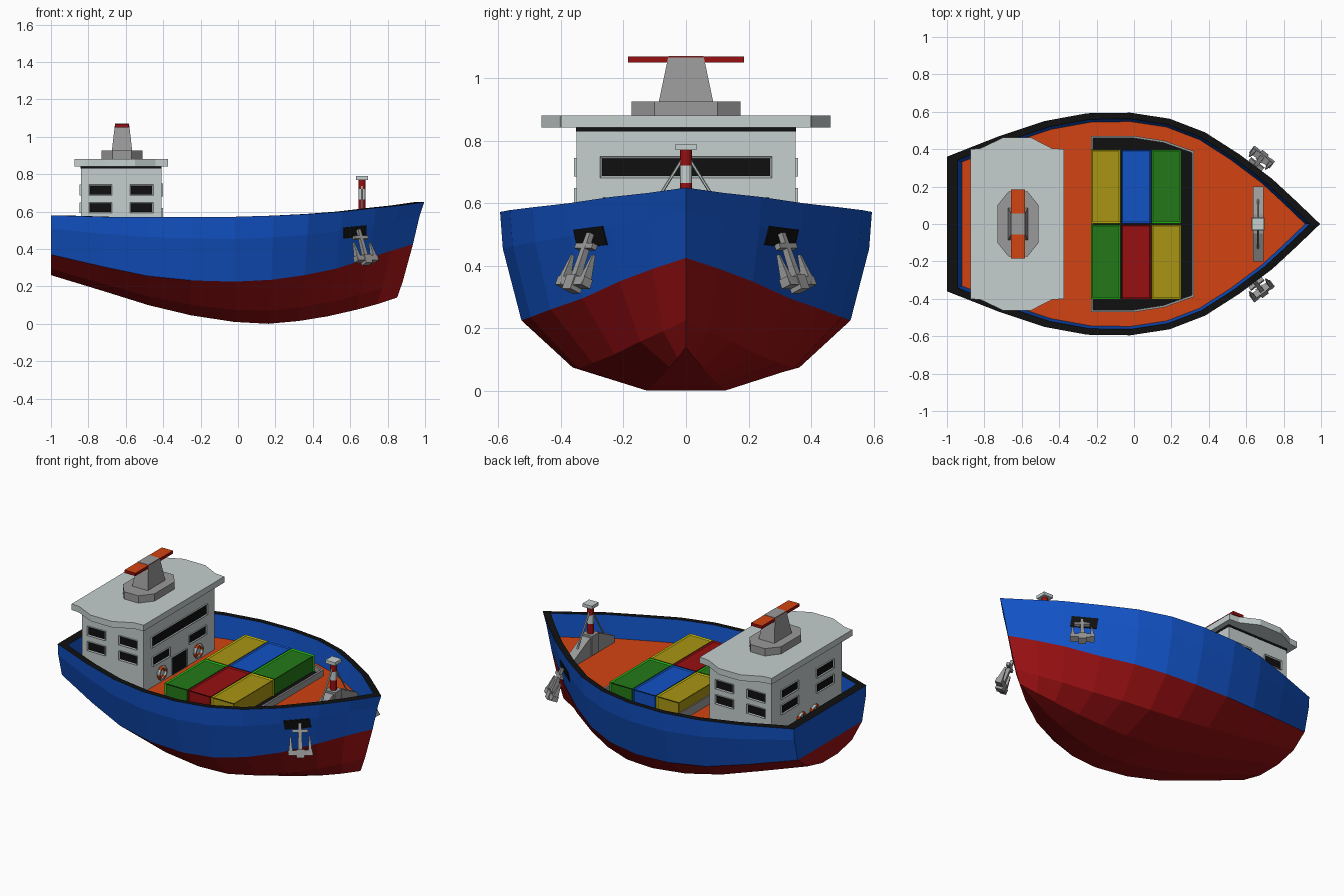
import bpy, bmesh, math
from mathutils import Matrix, Vector
from mathutils.bvhtree import BVHTree

if "Cube" in bpy.data.objects:
    bpy.data.objects.remove(bpy.data.objects["Cube"])

COLOURS = {
    "black": (.005, .005, .005), "blue": (.006, .085, .56), "red": (.31, .005, .006),
    "orange": (.64, .056, .006), "light_grey": (.56, .62, .62), "grey": (.32, .32, .32),
    "yellow": (.40, .30, .007), "bright_yellow": (.60, .56, .003),
    "green": (.017, .19, .009), "bright_green": (.022, .58, .009)}
MATS = {}
for n, c in COLOURS.items():
    MATS[n] = bpy.data.materials.new(n)
    MATS[n].diffuse_color = (*c, 1)


def finish(name, bm, mats):
    bmesh.ops.recalc_face_normals(bm, faces=bm.faces[:])
    me = bpy.data.meshes.new(name)
    bm.to_mesh(me)
    bm.free()
    for m in mats:
        me.materials.append(MATS[m])
    ob = bpy.data.objects.new(name, me)
    bpy.context.collection.objects.link(ob)
    return ob


def add_box(bm, lo, hi, top=(1, 1)):
    """Box from corner to corner; top = x and y scale of its upper face."""
    c = [(a + b) / 2 for a, b in zip(lo, hi)]
    d = [b - a for a, b in zip(lo, hi)]
    vs = bmesh.ops.create_cube(bm, size=1)["verts"]
    for v in vs:
        k = top if v.co.z > 0 else (1, 1)
        v.co = (c[0] + v.co.x * d[0] * k[0], c[1] + v.co.y * d[1] * k[1], c[2] + v.co.z * d[2])


def box(name, lo, hi, mat, top=(1, 1)):
    bm = bmesh.new()
    add_box(bm, lo, hi, top)
    return finish(name, bm, [mat])


def prism(name, pts, axis, a, b, mat):
    """Outline extruded along z (pts are x,y) or x (pts are y,z)."""
    bm = bmesh.new()
    put = (lambda p, t: (p[0], p[1], t)) if axis == "z" else (lambda p, t: (t, p[0], p[1]))
    f = bm.faces.new([bm.verts.new(put(p, a)) for p in pts])
    r = bmesh.ops.extrude_face_region(bm, geom=[f])
    off = Vector((0, 0, b - a)) if axis == "z" else Vector((b - a, 0, 0))
    bmesh.ops.translate(bm, verts=[g for g in r["geom"] if isinstance(g, bmesh.types.BMVert)], vec=off)
    return finish(name, bm, [mat])


def rod(name, p, q, r, mat, sides=12):
    bm = bmesh.new()
    p, q = Vector(p), Vector(q)
    m = Matrix.Translation((p + q) / 2) @ (q - p).to_track_quat("Z", "Y").to_matrix().to_4x4()
    bmesh.ops.create_cone(bm, cap_ends=True, segments=sides, radius1=r, radius2=r, depth=(q - p).length, matrix=m)
    return finish(name, bm, [mat])


# Hull: lofted stations (x, half breadth, keel z, paint line z, rim z)
STATIONS = [
    (-1, .36, .26, .37, .58), (-.72, .47, .175, .305, .572), (-.48, .55, .10, .255, .57),
    (-.25, .592, .045, .232, .57), (-.02, .595, .01, .225, .572), (.19, .563, 0, .235, .578),
    (.38, .49, .015, .26, .587), (.56, .375, .04, .295, .6), (.74, .24, .075, .35, .62),
    (.87, .12, .105, .39, .633), (.995, 0, .14, .425, .65)]


def half_section(x, y, k, b, t):
    f = lambda s: x * s if x > 0 else x      # raked stem
    return [(x * .92, y * .92, t - .14), (x * .945, y * .945, t), (x, y, t),
            (f(.975), y * .985, b + .66 * (t - b)), (f(.94), y * .885, b),
            (f(.885), y * .61, k + .3 * (b - k)), (f(.855), y * .22, k)]


bm = bmesh.new()
rings = []
for st in STATIONS:
    h = half_section(*st)
    rings.append([bm.verts.new((x, -y, z)) for x, y, z in h] + [bm.verts.new((x, y, z)) for x, y, z in h[::-1]])
SEG = [0, 1, 0, 0, 2, 2, 2, 2, 2, 0, 0, 1, 0, 3]    # colour of each strip
for A, B in zip(rings, rings[1:]):
    for i, m in enumerate(SEG):
        j = (i + 1) % 14
        bm.faces.new((A[i], A[j], B[j], B[i])).material_index = m
R = rings[0]
for i, m in enumerate(SEG[:6]):                       # stern wall and transom
    bm.faces.new((R[i], R[i + 1], R[12 - i], R[13 - i])).material_index = m
bmesh.ops.remove_doubles(bm, verts=bm.verts[:], dist=1e-4)
bmesh.ops.recalc_face_normals(bm, faces=bm.faces[:])
tree = BVHTree.FromBMesh(bm)
finish("hull", bm, ["blue", "black", "red", "orange"])

# Cargo hold and its raised edge
outline = [(-.225, .465), (.0, .465), (.16, .44), (.315, .385)]
loop = outline + [(x, -y) for x, y in outline[::-1]]
prism("hold_floor", loop, "z", .42, .453, "black")
for i, p in enumerate(loop):
    q = loop[(i + 1) % len(loop)]
    d = (Vector(q) - Vector(p)).normalized() * .006
    e = Vector((-d.y, d.x))
    P, Q = Vector(p) - d, Vector(q) + d
    prism("hold_edge", [P - e, Q - e, Q + e, P + e], "z", .42, .485, "grey")

# Containers with recessed panels
GRID = [["green", "red", "yellow"], ["yellow", "blue", "green"]]
for r, row in enumerate(GRID):
    for c, col in enumerate(row):
        bm = bmesh.new()
        x, y = -.23 + c * .162, -.4 + r * .402
        add_box(bm, (x, y, .43), (x + .158, y + .397, .555))
        bmesh.ops.recalc_face_normals(bm, faces=bm.faces[:])
        rim = bmesh.ops.inset_individual(bm, faces=bm.faces[:], thickness=.011, depth=-.006)["faces"]
        for f in rim:
            f.material_index = 1
        finish("container", bm, [col, "bright_" + col if "bright_" + col in MATS else col])

# Deckhouse and roof
box("deckhouse", (-.84, -.35, .40), (-.41, .35, .832), "light_grey")
box("roof_gap", (-.842, -.352, .83), (-.408, .352, .845), "black")
side = [(-.875, .40), (-.82, .405), (-.70, .462), (-.55, .462), (-.44, .405), (-.375, .40)]
prism("roof", side + [(x, -y) for x, y in side[::-1]], "z", .842, .88, "light_grey")


def window(name, x, y, z, w, h, turn):
    """Framed dark panel; turn 0 faces -y, 90 faces +x."""
    bm = bmesh.new()
    add_box(bm, (-w / 2, -.008, -h / 2), (w / 2, .004, h / 2))
    bmesh.ops.recalc_face_normals(bm, faces=bm.faces[:])
    front = min(bm.faces, key=lambda f: f.calc_center_median().y)
    bmesh.ops.inset_region(bm, faces=[front], thickness=.009, depth=-.005)
    front.material_index = 1
    bm.transform(Matrix.Translation((x, y, z)) @ Matrix.Rotation(math.radians(turn), 4, "Z"))
    finish(name, bm, ["light_grey", "black"])


for z in (.715, .62):
    for x in (-.735, -.515):
        window("side_window", x, -.35, z, .125, .058, 0)
        window("side_window", x, .35, z, .125, .058, 180)
    for y in (-.175, .175):
        window("rear_window", -.84, y, z, .17, .058, -90)
window("bridge_window", -.41, 0, .715, .55, .068, 90)
for y in (-.18, .18):
    window("front_window", -.41, y, .59, .17, .058, 90)
window("door", -.41, 0, .485, .15, .12, 90)

# Life rings, striped by angle
for x, y in ((-.4, -.18), (-.4, .18), (-.85, -.065), (-.85, .065)):
    bpy.ops.mesh.primitive_torus_add(major_segments=16, minor_segments=6, major_radius=.034, minor_radius=.011,
                                     location=(x, y, .49), rotation=(0, math.pi / 2, 0))
    ob = bpy.context.object
    ob.name = "life_ring"
    for m in ("orange", "light_grey"):
        ob.data.materials.append(MATS[m])
    for p in ob.data.polygons:
        p.material_index = int(math.degrees(math.atan2(p.center.y, p.center.x)) % 360 // 45) % 2
    bpy.ops.object.shade_smooth_by_angle()

# Funnel with cross bar
cx = -.62
octo = [(-.11, -.10), (-.05, -.175), (.05, -.175), (.11, -.10)]
octo += [(-x, -y) for x, y in octo]
prism("funnel_base", [(cx + x, y) for x, y in octo], "z", .878, .926, "grey")
box("funnel", (cx - .055, -.088, .92), (cx + .055, .088, 1.071), "grey", (.68, .64))
bar = box("funnel_bar", (cx - .038, -.185, 1.05), (cx + .038, .185, 1.069), "red")
bar.data.materials.append(MATS["orange"])
for p in bar.data.polygons:
    p.material_index = int(p.normal.z > .5)

# Foremast on its plinth
prism("mast_plinth", [(-.2, .46), (-.2, .515), (-.05, .59), (.05, .59), (.2, .515), (.2, .46)],
      "x", .635, .692, "grey")
box("plinth_block", (.628, -.035, .48), (.699, .035, .602), "grey")
mx = .663
for a, b, m in ((.58, .665, "red"), (.665, .72, "light_grey"), (.72, .772, "red")):
    rod("mast_band", (mx, 0, a), (mx, 0, b), .019, m)
box("mast_cap", (mx - .033, -.033, .77), (mx + .033, .033, .79), "light_grey")
for s in (-1, 1):
    rod("mast_stay", (mx, s * .015, .735), (mx, s * .13, .55), .005, "light_grey", 6)


def hull_hit(x, z, s):
    return tree.ray_cast(Vector((x, s * 2, z)), Vector((0, -s, 0)))[0]


# Anchors with dark pockets in the bow
for s in (-1, 1):
    n = Vector((.61, s * .79, 0))
    u = Vector((.79, -s * .61, 0))
    bm = bmesh.new()
    grid = [[bm.verts.new(hull_hit(.565 + .03 * i, z + .003 * i, s) + n * .005) for z in (.455, .485, .515)]
            for i in range(5)]
    for A, B in zip(grid, grid[1:]):
        for j in range(2):
            bm.faces.new((A[j], A[j + 1], B[j + 1], B[j]))
    r = bmesh.ops.extrude_face_region(bm, geom=bm.faces[:])
    bmesh.ops.translate(bm, verts=[g for g in r["geom"] if isinstance(g, bmesh.types.BMVert)], vec=n * -.009)
    finish("anchor_pocket", bm, ["black"])

    bm = bmesh.new()
    add_box(bm, (-.013, -.013, -.165), (.013, .013, .02), (.7, .7))        # shank
    add_box(bm, (-.045, -.01, -.035), (.045, .01, -.017))                  # stock
    add_box(bm, (-.07, -.018, -.165), (.07, .018, -.135))                  # crown
    add_box(bm, (-.022, -.022, -.18), (.022, .022, -.13))
    for k in (-1, 1):
        add_box(bm, (k * .055 - .013, -.02, -.165), (k * .055 + .013, .02, -.055), (.25, .25))   # flukes
    up = (Vector((0, 0, 1)) - n * .42).normalized()
    out = u.cross(up) * (1 if u.cross(up).dot(n) > 0 else -1)
    o = hull_hit(.635, .485, s) + n * .022
    bm.transform(Matrix(((u.x, out.x, up.x, o.x), (u.y, out.y, up.y, o.y), (u.z, out.z, up.z, o.z), (0, 0, 0, 1))))
    finish("anchor", bm, ["grey"])

for m in bpy.data.materials:
    if m.users and not m.is_grease_pencil:
        m.use_nodes = True
        m.node_tree.nodes["Principled BSDF"].inputs["Base Color"].default_value = m.diffuse_color
